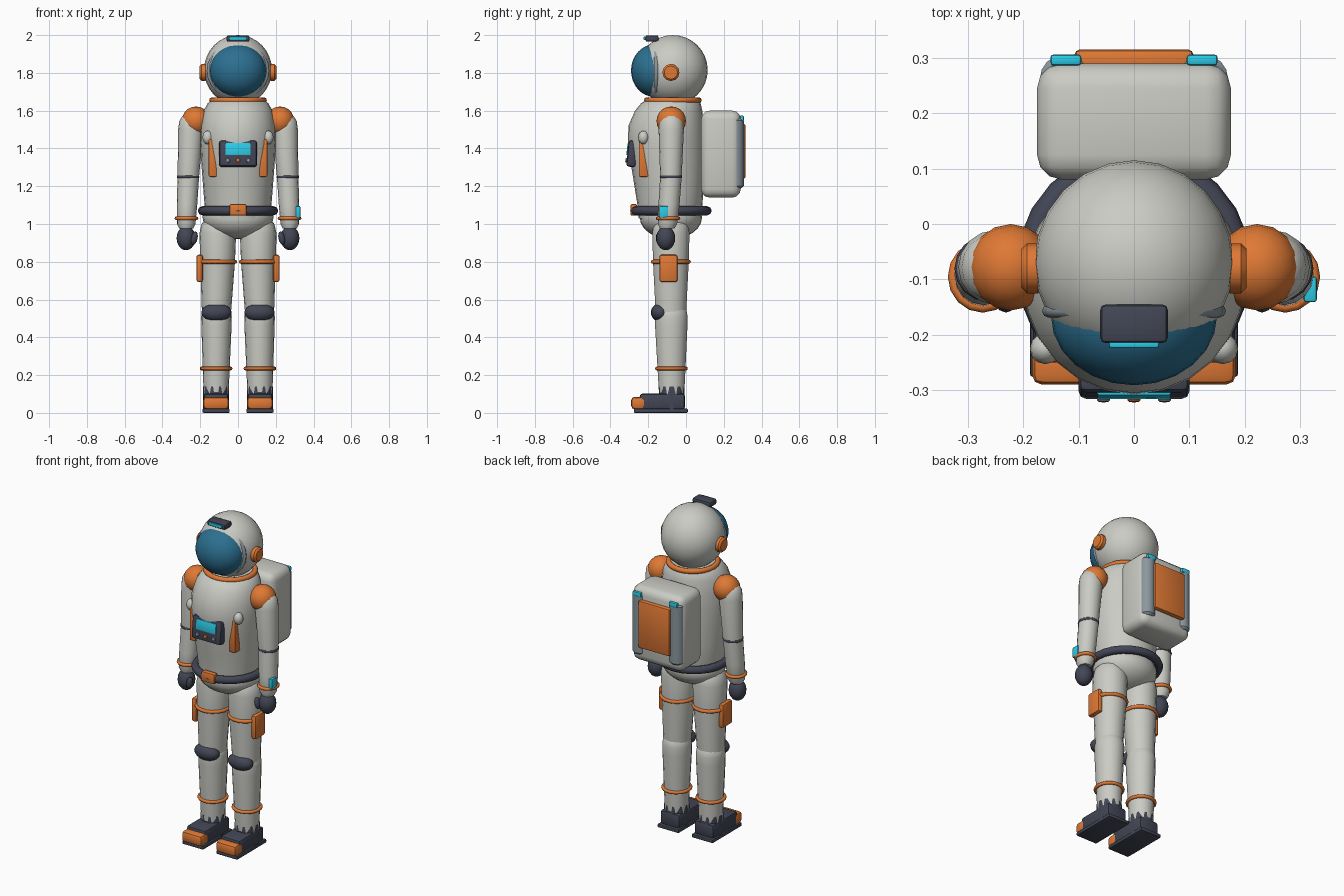
import bpy, bmesh
from math import sin, cos, pi, radians
from mathutils import Matrix, Vector, Euler

if "Cube" in bpy.data.objects:
    bpy.data.objects.remove(bpy.data.objects["Cube"], do_unlink=True)


def material(name, r, g, b):
    m = bpy.data.materials.new(name)
    m.use_nodes = True
    m.diffuse_color = (r, g, b, 1)
    node = next(n for n in m.node_tree.nodes if n.type == 'BSDF_PRINCIPLED')
    node.inputs["Base Color"].default_value = (r, g, b, 1)
    return m


WHITE = material("suit white", 0.60, 0.60, 0.56)
ORANGE = material("trim orange", 0.74, 0.19, 0.035)
DARK = material("rubber dark", 0.055, 0.062, 0.09)
BLUE = material("visor blue", 0.025, 0.16, 0.28)
CYAN = material("light cyan", 0.025, 0.60, 0.80)
GREY = material("metal grey", 0.26, 0.31, 0.34)


def finish(bm, name, mat, loc=(0, 0, 0), rot=(0, 0, 0), angle=40):
    bmesh.ops.recalc_face_normals(bm, faces=bm.faces)
    mesh = bpy.data.meshes.new(name)
    bm.to_mesh(mesh)
    bm.free()
    mesh.materials.append(mat)
    ob = bpy.data.objects.new(name, mesh)
    ob.location = loc
    ob.rotation_euler = [radians(a) for a in rot]
    bpy.context.collection.objects.link(ob)
    bpy.ops.object.select_all(action='DESELECT')
    bpy.context.view_layer.objects.active = ob
    ob.select_set(True)
    bpy.ops.object.shade_smooth_by_angle(angle=radians(angle))
    return ob


def ball(name, loc, radii, mat, seg=16, rings=10, rot=(0, 0, 0)):
    bm = bmesh.new()
    bmesh.ops.create_uvsphere(bm, u_segments=seg, v_segments=rings, radius=1)
    bmesh.ops.scale(bm, vec=radii, verts=bm.verts)
    return finish(bm, name, mat, loc, rot)


def box(name, loc, size, mat, bevel=0.01, segments=2, rot=(0, 0, 0)):
    bm = bmesh.new()
    bmesh.ops.create_cube(bm, size=1)
    bmesh.ops.scale(bm, vec=size, verts=bm.verts)
    bmesh.ops.bevel(bm, geom=bm.edges[:], offset=bevel, segments=segments,
                    profile=0.5, affect='EDGES')
    return finish(bm, name, mat, loc, rot)


def loft(name, rings, mat, seg=16, rot=(0, 0, 0), loc=(0, 0, 0)):
    """Skin through ellipses given as (x, y, z, rx, ry)."""
    bm = bmesh.new()
    loops = [[bm.verts.new((x + rx * cos(2 * pi * i / seg), y + ry * sin(2 * pi * i / seg), z))
              for i in range(seg)] for x, y, z, rx, ry in rings]
    for a, b in zip(loops, loops[1:]):
        for i in range(seg):
            j = (i + 1) % seg
            bm.faces.new((a[i], a[j], b[j], b[i]))
    bm.faces.new(loops[0])
    bm.faces.new(loops[-1])
    return finish(bm, name, mat, loc, rot)


def ring(name, loc, rx, ry, tube, mat, seg=18, sides=8, rot=(0, 0, 0)):
    bm = bmesh.new()
    grid = []
    for i in range(seg):
        a = 2 * pi * i / seg
        grid.append([bm.verts.new(((rx + tube * cos(t)) * cos(a), (ry + tube * cos(t)) * sin(a),
                                   tube * sin(t)))
                     for t in (2 * pi * k / sides for k in range(sides))])
    for i in range(seg):
        a, b = grid[i], grid[(i + 1) % seg]
        for k in range(sides):
            n = (k + 1) % sides
            bm.faces.new((a[k], b[k], b[n], a[n]))
    return finish(bm, name, mat, loc, rot, 60)


def disc(name, loc, r, depth, mat, rot, seg=12):
    b = min(r, depth) * 0.25
    h = depth / 2
    return loft(name, [(0, 0, -h, r - b, r - b), (0, 0, b - h, r, r), (0, 0, h - b, r, r),
                       (0, 0, h, r - b, r - b)], mat, seg, rot, loc)


# Helmet
ball("helmet", (0, -0.07, 1.815), (0.18, 0.185, 0.185), WHITE, 24, 16)
ball("visor", (0, -0.165, 1.812), (0.15, 0.126, 0.14), BLUE, 24, 16)
ring("visor_rim", (0, -0.157, 1.812), 0.154, 0.142, 0.012, GREY, 24, 8, (90, 0, 0))
box("helmet_lamp", (0, -0.18, 1.982), (0.122, 0.07, 0.034), DARK, 0.01)
box("lamp_lens", (0, -0.217, 1.983), (0.09, 0.014, 0.018), CYAN, 0.004)
ring("neck_ring", (0, -0.07, 1.655), 0.137, 0.137, 0.016, ORANGE, 24)

# Torso, belt and hips
loft("torso", [(0, -0.09, 1.03, 0.165, 0.16), (0, -0.085, 1.1, 0.177, 0.172),
               (0, -0.09, 1.2, 0.185, 0.183), (0, -0.097, 1.32, 0.194, 0.195),
               (0, -0.105, 1.43, 0.2, 0.202), (0, -0.105, 1.52, 0.198, 0.2),
               (0, -0.092, 1.6, 0.182, 0.178), (0, -0.08, 1.64, 0.16, 0.157),
               (0, -0.07, 1.662, 0.13, 0.13)], WHITE, 24)
ring("belt", (0, -0.08, 1.07), 0.189, 0.192, 0.024, DARK, 24)
box("buckle", (0, -0.277, 1.075), (0.09, 0.034, 0.062), ORANGE, 0.008)
ball("hips", (0, -0.08, 1.035), (0.188, 0.165, 0.115), WHITE, 24, 12)

# Chest control panel
TILT = Euler((radians(-6), 0, 0))


def panel_point(x, y, z):
    return Vector((0, -0.285, 1.372)) + Matrix.Rotation(TILT.x, 3, 'X') @ Vector((x, y, z))


box("chest_panel", panel_point(0, 0, 0), (0.2, 0.05, 0.14), DARK, 0.014, rot=(-6, 0, 0))
box("chest_screen", panel_point(0, -0.024, 0.022), (0.134, 0.012, 0.064), CYAN, 0.004, rot=(-6, 0, 0))
for x, mat, side in ((-0.055, GREY, "right"), (0, ORANGE, "middle"), (0.055, GREY, "left")):
    disc(side + "_button", panel_point(x, -0.026, -0.038), 0.012, 0.012, mat, (84, 0, 0))

# Backpack
box("backpack", (0, 0.185, 1.37), (0.35, 0.21, 0.46), WHITE, 0.045, 3)
box("backpack_panel", (0, 0.295, 1.385), (0.215, 0.04, 0.29), ORANGE, 0.01)

for s, side in ((1, "left_"), (-1, "right_")):
    # Ear piece, chest strap and strap knob
    disc(side + "ear_piece", (s * 0.183, -0.08, 1.802), 0.045, 0.04, ORANGE, (0, 90, 0))
    box(side + "strap", (s * 0.134, -0.225, 1.35), (0.042, 0.05, 0.2), ORANGE, 0.006)
    ball(side + "strap_knob", (s * 0.16, -0.225, 1.458), (0.028, 0.028, 0.036), WHITE, 12, 8)

    # Oxygen tanks with lights
    disc(side + "tank", (s * 0.125, 0.261, 1.375), 0.045, 0.37, GREY, (0, 0, 0), 16)
    box(side + "tank_light", (s * 0.123, 0.296, 1.56), (0.056, 0.02, 0.028), CYAN, 0.006)

    # Arm
    ball(side + "shoulder", (s * 0.222, -0.078, 1.545), (0.076, 0.078, 0.077), ORANGE)
    loft(side + "upper_arm", [(s * 0.25, -0.078, z, r, r) for z, r in
                              ((1.585, 0.02), (1.57, 0.045), (1.545, 0.061), (1.5, 0.067))]
         + [(s * 0.263, -0.08, 1.25, 0.057, 0.057)], WHITE)
    ring(side + "elbow_ring", (s * 0.264, -0.08, 1.25), 0.05, 0.05, 0.01, DARK, 16)
    loft(side + "forearm", [(s * 0.263, -0.08, 1.25, 0.057, 0.057),
                            (s * 0.27, -0.09, 1.1, 0.054, 0.056),
                            (s * 0.274, -0.098, 1.0, 0.049, 0.051),
                            (s * 0.274, -0.1, 0.975, 0.036, 0.038)], WHITE)
    ring(side + "wrist_ring", (s * 0.273, -0.095, 1.03), 0.053, 0.055, 0.01, ORANGE, 16)
    ball(side + "glove", (s * 0.275, -0.107, 0.925), (0.05, 0.05, 0.064), DARK)
    ball(side + "thumb", (s * 0.231, -0.14, 0.925), (0.018, 0.02, 0.036), DARK, 10, 8, (0, s * -12, 0))

    # Leg
    loft(side + "thigh", [(s * 0.108, -0.08, 1.03, 0.06, 0.065), (s * 0.107, -0.08, 1.0, 0.086, 0.092),
                          (s * 0.107, -0.08, 0.95, 0.097, 0.1), (s * 0.108, -0.08, 0.8, 0.092, 0.096),
                          (s * 0.114, -0.08, 0.53, 0.077, 0.082)], WHITE, 18)
    loft(side + "shin", [(s * 0.114, -0.078, 0.565, 0.06, 0.065), (s * 0.114, -0.078, 0.55, 0.075, 0.08),
                         (s * 0.114, -0.078, 0.51, 0.081, 0.088), (s * 0.114, -0.078, 0.46, 0.08, 0.087),
                         (s * 0.116, -0.076, 0.1, 0.066, 0.068)], WHITE, 18)
    ball(side + "knee_pad", (s * 0.114, -0.138, 0.532), (0.08, 0.048, 0.048), DARK)
    ring(side + "thigh_ring", (s * 0.11, -0.08, 0.8), 0.094, 0.096, 0.011, ORANGE)
    ring(side + "shin_ring", (s * 0.116, -0.077, 0.235), 0.077, 0.078, 0.01, ORANGE)
    box(side + "thigh_pocket", (s * 0.203, -0.093, 0.765), (0.034, 0.096, 0.145), ORANGE, 0.012)

    # Boot
    loft(side + "boot_cuff", [(s * 0.116, -0.076, z, 0.069, 0.071) for z in (0.02, 0.14)], DARK, 10)
    box(side + "boot", (s * 0.116, -0.125, 0.06), (0.132, 0.24, 0.085), DARK, 0.015)
    box(side + "toe_cap", (s * 0.116, -0.25, 0.052), (0.136, 0.08, 0.066), ORANGE, 0.018)
    box(side + "sole", (s * 0.116, -0.133, 0.011), (0.144, 0.286, 0.022), DARK, 0.006)

# Wrist light on the left arm
box("wrist_light", (0.318, -0.118, 1.063), (0.024, 0.046, 0.064), CYAN, 0.005)
